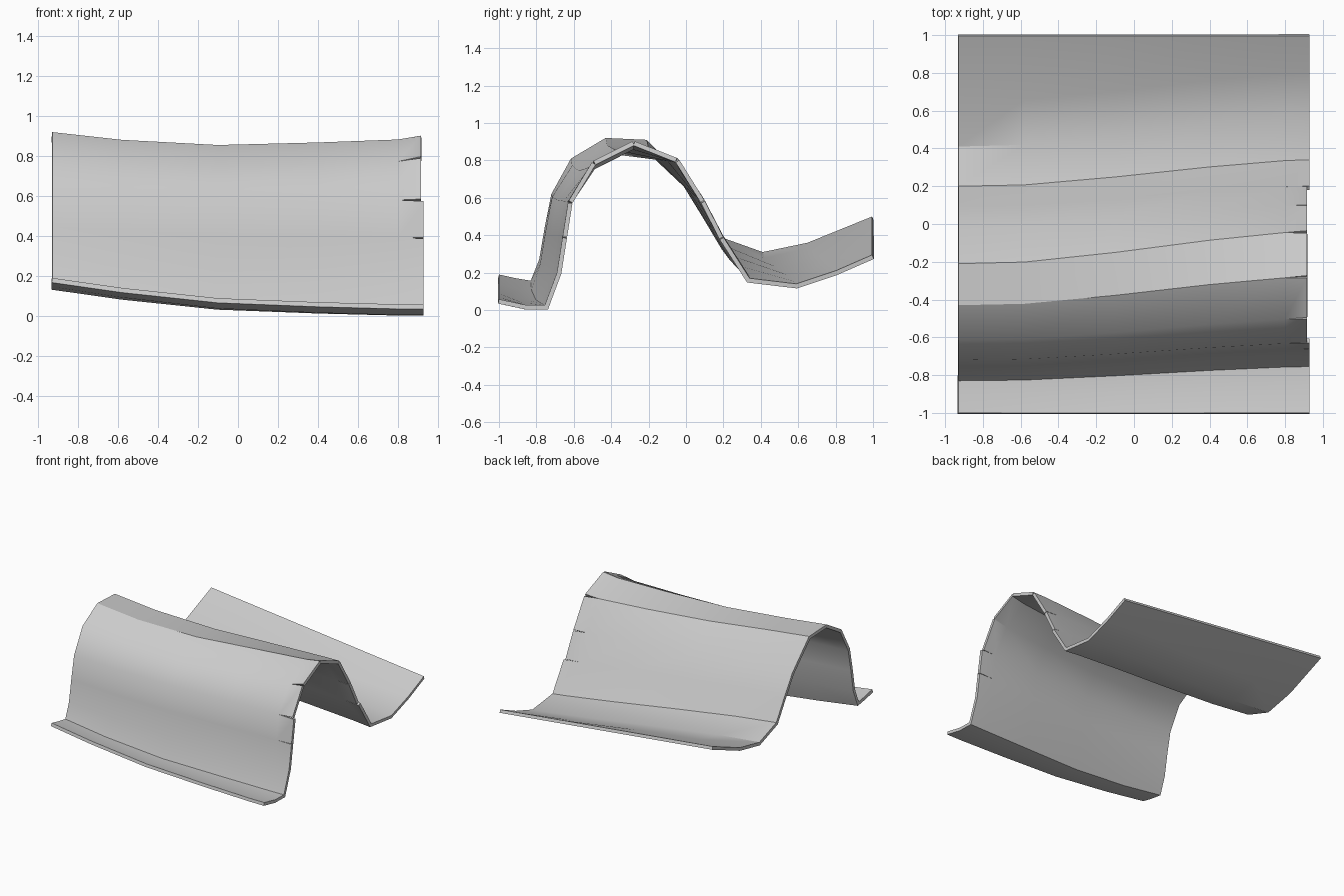
import bpy, bmesh
from mathutils import Vector

cube = bpy.data.objects.get("Cube")
if cube:
    bpy.data.objects.remove(cube, do_unlink=True)

# Upper-surface wave profiles (y, z) at the right-hand and left-hand ends
START = [(-1, .19), (-.91, .17), (-.83, .157), (-.785, .27), (-.755, .445), (-.72, .62),
         (-.615, .81), (-.43, .92), (-.21, .91), (0, .7), (.1, .545), (.2, .385),
         (.41, .31), (.65, .36), (.995, .5)]
END = [(-1, .058), (-.86, .028), (-.755, .026), (-.69, .2), (-.66, .39), (-.63, .58),
       (-.5, .795), (-.28, .905), (-.04, .81), (.1, .585), (.2, .39), (.34, .17),
       (.59, .14), (.8, .21), (.995, .295)]

# Cross-sections: x, sideways blend, height blend, sag of the crest
STATIONS = [(-.93, 0, 0, 0), (-.58, .05, .38, .033), (-.1, .35, .77, .053),
            (.4, .73, .92, .038), (.8, .97, 1, .022), (.93, 1, 1, 0)]
CREST = (6, 7)
BACK = 9                       # from here the height changes evenly along x
SLITS = {4: .002, 5: .006, 6: .006, 7: .007, 8: .009, 9: .003, 10: .002}
SHORT_STRIPS = range(5, 10)    # torn strips that stop short of the end
LAST = len(STATIONS) - 1


def point(s, i):
    x, wy, wz, sag = STATIONS[s]
    (ya, za), (yb, zb) = START[i], END[i]
    if i >= BACK:
        wz = (x - STATIONS[0][0]) / (STATIONS[LAST][0] - STATIONS[0][0])
    z = za + (zb - za) * wz - (sag if i in CREST else 0)
    return Vector((x, ya + (yb - ya) * wy, z))


def strip_corner(i, strip, neighbour):
    """End corner of one torn strip, pulled away from its crease."""
    p = point(LAST, i)
    p += (point(LAST, neighbour) - p).normalized() * SLITS[i]
    if strip in SHORT_STRIPS:
        p.x -= .014
    return p


def build_sheet():
    bm = bmesh.new()
    n = len(START)
    grid = [[bm.verts.new(point(s, i)) for i in range(n)] for s in range(LAST)]

    # Torn end: each strip gets its own corner where a crease is slit
    low, high = [], []
    for i in range(n):
        if i in SLITS:
            low.append(bm.verts.new(strip_corner(i, i - 1, i - 1)))
            high.append(bm.verts.new(strip_corner(i, i, i + 1)))
        else:
            v = bm.verts.new(point(LAST, i))
            low.append(v)
            high.append(v)

    for s in range(LAST):
        for i in range(n - 1):
            a, b = grid[s][i], grid[s][i + 1]
            if s + 1 < LAST:
                d, c = grid[s + 1][i], grid[s + 1][i + 1]
            else:
                d, c = high[i], low[i + 1]
            bm.faces.new((a, d, c, b))
    mesh = bpy.data.meshes.new("corrugated_sheet")
    bm.to_mesh(mesh)
    bm.free()
    return mesh


# Plain grey metal
grey = bpy.data.materials.new("plain_grey")
grey.use_nodes = True
colour = (.6, .6, .6, 1)
grey.diffuse_color = colour
grey.node_tree.nodes["Principled BSDF"].inputs["Base Color"].default_value = colour

# Bent sheet with thickness
sheet = bpy.data.objects.new("corrugated_sheet", build_sheet())
bpy.context.collection.objects.link(sheet)
sheet.data.materials.append(grey)
thick = sheet.modifiers.new("thickness", 'SOLIDIFY')
thick.thickness = .024
thick.offset = -1
thick.use_even_offset = True

bpy.context.view_layer.objects.active = sheet
sheet.select_set(True)
bpy.ops.object.modifier_apply(modifier=thick.name)
bpy.ops.object.shade_smooth_by_angle(angle=.52)
